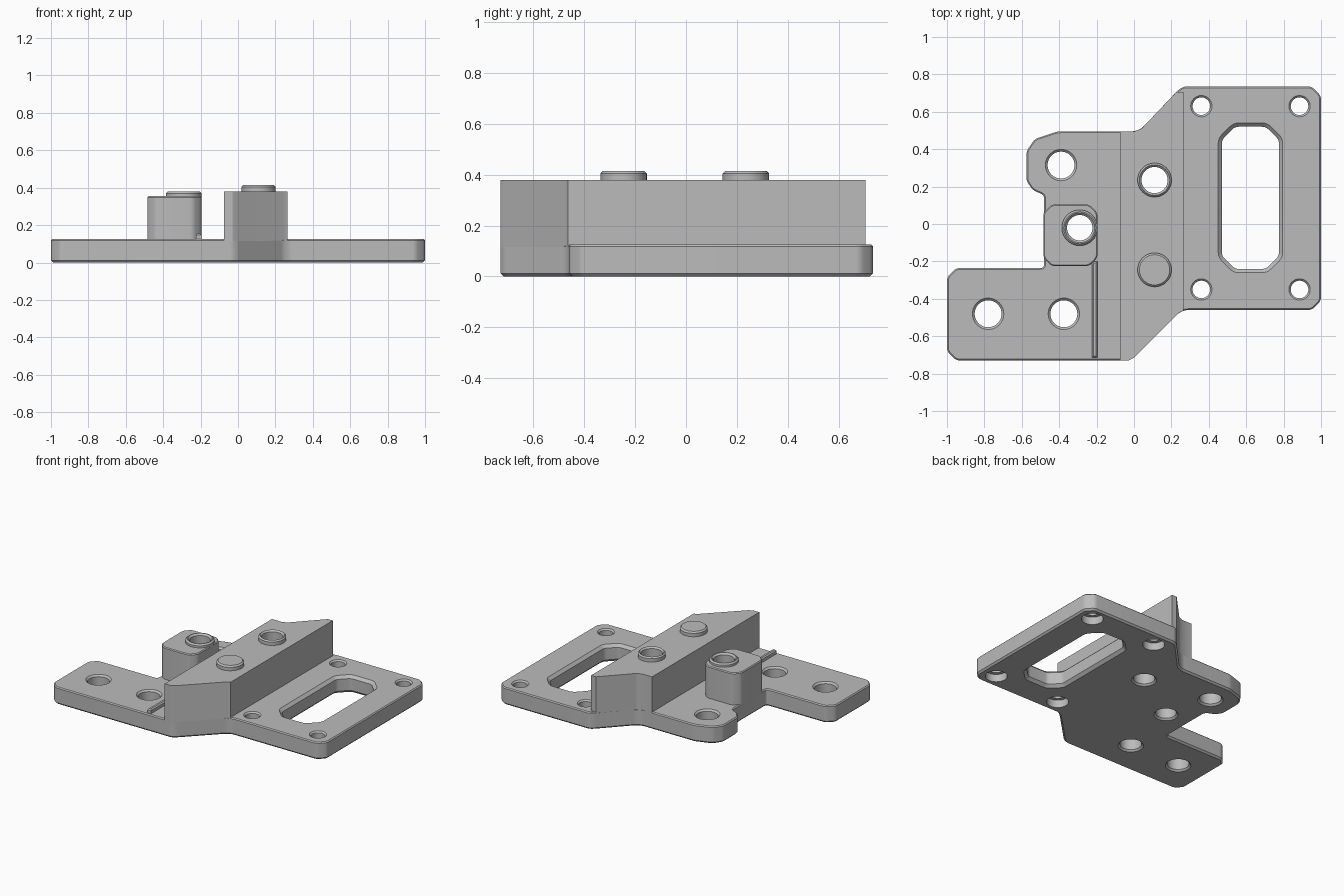
import bpy, bmesh, math
from mathutils import Vector

cube = bpy.data.objects.get("Cube")
if cube:
    bpy.data.objects.remove(cube, do_unlink=True)

grey = bpy.data.materials.new("machined grey")
grey.use_nodes = True
GREY = (0.5, 0.5, 0.5, 1)
grey.diffuse_color = GREY
grey.node_tree.nodes["Principled BSDF"].inputs["Base Color"].default_value = GREY


def circle(x, y, r, n=40):
    return [Vector((x + r * math.cos(i * math.tau / n), y + r * math.sin(i * math.tau / n)))
            for i in range(n)]


def chamfered_box(x0, x1, y0, y1, c):
    return [(x0 + c, y0), (x1 - c, y0), (x1, y0 + c), (x1, y1 - c),
            (x1 - c, y1), (x0 + c, y1), (x0, y1 - c), (x0, y0 + c)]


def soften(points, d=0.02, steps=4):
    """Replace each corner by a short curve."""
    pts = [Vector(p) for p in points]
    out = []
    for i, p in enumerate(pts):
        a, b = pts[i - 1] - p, pts[(i + 1) % len(pts)] - p
        k = min(d, 0.4 * a.length, 0.4 * b.length)
        s, e = p + a.normalized() * k, p + b.normalized() * k
        for j in range(steps + 1):
            t = j / steps
            out.append(s * (1 - t) ** 2 + p * 2 * t * (1 - t) + e * t * t)
    return out


def inset(pts, d):
    """Move a counter-clockwise outline inward by d."""
    out = []
    for i, p in enumerate(pts):
        a = (p - pts[i - 1]).normalized()
        b = (pts[(i + 1) % len(pts)] - p).normalized()
        na, nb = Vector((-a.y, a.x)), Vector((-b.y, b.x))
        out.append(p + (na + nb) * d / (1 + na.dot(nb)))
    return out


def loft(bm, pts, levels):
    """Closed solid through (height, inset) levels of one outline."""
    rings = [[bm.verts.new((p.x, p.y, z)) for p in inset(pts, d)] for z, d in levels]
    n = len(pts)
    for lo, hi in zip(rings, rings[1:]):
        for i in range(n):
            j = (i + 1) % n
            bm.faces.new((lo[i], lo[j], hi[j], hi[i]))
    bm.faces.new(rings[0][::-1])
    bm.faces.new(rings[-1])


def make(name, solids):
    bm = bmesh.new()
    for pts, levels in solids:
        loft(bm, pts, levels)
    bmesh.ops.recalc_face_normals(bm, faces=bm.faces)
    mesh = bpy.data.meshes.new(name)
    bm.to_mesh(mesh)
    bm.free()
    mesh.materials.append(grey)
    ob = bpy.data.objects.new(name, mesh)
    bpy.context.collection.objects.link(ob)
    return ob


def block(name, pts, z0, z1, top=0.008, bottom=0.0):
    levels = [(z0, bottom)] + ([(z0 + bottom, 0)] if bottom else [])
    levels += [(z1 - top, 0), (z1, top)] if top else [(z1, 0)]
    return make(name, [(pts, levels)])


# Main parts
plate_outline = [
    (-1, -.68), (-.95, -.73), (-.03, -.73), (0, -.715), (.24, -.475), (.275, -.46),
    (.95, -.46), (1, -.41), (1, .685), (.95, .735), (.265, .735), (.235, .715),
    (.04, .51), (0, .495), (-.41, .495), (-.53, .455), (-.575, .39), (-.575, .23),
    (-.54, .18), (-.48, .155), (-.48, -.235), (-.95, -.235), (-1, -.285)]
plate = block("base_plate", soften(plate_outline), 0, .125, .007, .012)

ridge_outline = [
    (-.075, -.73), (-.03, -.73), (0, -.715), (.24, -.475), (.265, -.464),
    (.265, .705), (.226, .705), (.04, .51), (0, .495), (-.075, .495)]
ridge = block("raised_ridge", [Vector(p) for p in ridge_outline], .115, .38, 0)

post = block("post", soften(chamfered_box(-.485, -.195, -.225, .105, .045)), .115, .355, .006)
post_collar = block("post_collar", circle(-.29, -.02, .096), .345, .38, .01)
ridge_collar = block("ridge_collar", circle(.11, .235, .091), .37, .415, .01)
ridge_pin = block("ridge_pin", circle(.11, -.245, .091), .37, .415, .01)
rib = block("locating_rib", [Vector(p) for p in
            [(-.225, -.715), (-.195, -.715), (-.195, -.2), (-.225, -.2)]], .115, .155, .008)

# Holes with chamfered mouths: x, y, radius, height of the upper mouth
C = .012
holes = [(-.78, -.48, .072, .125), (-.375, -.48, .072, .125), (-.39, .315, .072, .125),
         (-.29, -.02, .068, .38), (.11, .235, .07, .415)]
solids = [(circle(x, y, r), [(-.02, -C), (0, -C), (C, 0), (z - C, 0), (z, -C), (z + .02, -C)])
          for x, y, r, z in holes]

# Corner screw holes, counterbored underneath
for x in (.36, .885):
    for y in (-.35, .63):
        solids.append((circle(x, y, .047),
                       [(-.02, -.025), (.055, -.025), (.055, 0), (.115, 0),
                        (.125, -.01), (.145, -.01)]))

# Long window
window = soften(chamfered_box(.47, .775, -.24, .52, .07))
solids.append((window, [(-.02, -.02), (0, -.02), (.02, 0), (.105, 0), (.125, -.02), (.145, -.02)]))
cutter = make("hole_cutter", solids)
cutter.hide_render = True

for ob in (plate, ridge, post, post_collar, ridge_collar):
    mod = ob.modifiers.new("holes", "BOOLEAN")
    mod.operation = "DIFFERENCE"
    mod.solver = "EXACT"
    mod.object = cutter
    bpy.context.view_layer.objects.active = ob
    bpy.ops.object.modifier_apply(modifier=mod.name)
bpy.data.objects.remove(cutter, do_unlink=True)

# Smooth curved walls, crisp edges
for ob in bpy.context.view_layer.objects:
    ob.select_set(False)
for ob in (plate, ridge, post, post_collar, ridge_collar, ridge_pin, rib):
    ob.select_set(True)
    bpy.context.view_layer.objects.active = ob
    bpy.ops.object.shade_smooth_by_angle(angle=math.radians(25))
    ob.select_set(False)
